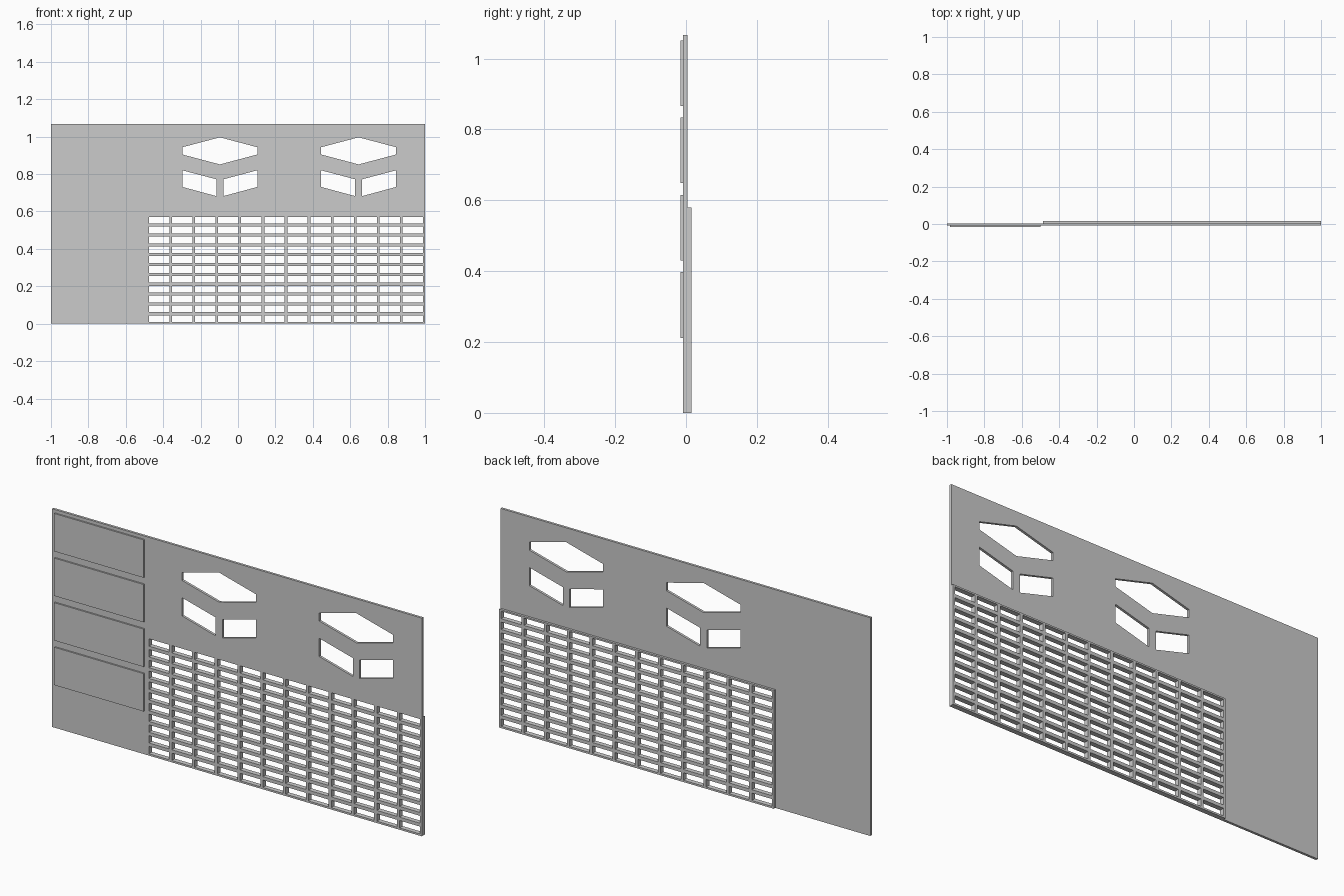
import bpy
import math

if "Cube" in bpy.data.objects:
    bpy.data.objects.remove(bpy.data.objects["Cube"])

H = 1.067                                 # wall height
FRONT, MID, BACK = -0.008, 0.004, 0.0155  # wall front, wall back, grille back


def rect(x0, x1, z0, z1):
    return [(x0, z0), (x1, z0), (x1, z1), (x0, z1)]


def sheet(name, loops, y0, y1):
    """Extruded flat sheet in the XZ plane; inner loops become holes."""
    cu = bpy.data.curves.new(name, 'CURVE')
    cu.dimensions = '2D'
    cu.fill_mode = 'BOTH'
    cu.extrude = (y1 - y0) / 2
    for loop in loops:
        s = cu.splines.new('POLY')
        s.points.add(len(loop) - 1)
        for p, (x, z) in zip(s.points, loop):
            p.co = (x, z, 0, 1)
        s.use_cyclic_u = True
        s.use_smooth = False
    ob = bpy.data.objects.new(name, cu)
    bpy.context.collection.objects.link(ob)
    ob.rotation_euler = (math.pi / 2, 0, 0)
    ob.location.y = (y0 + y1) / 2
    bpy.ops.object.select_all(action='DESELECT')
    ob.select_set(True)
    bpy.context.view_layer.objects.active = ob
    bpy.ops.object.convert(target='MESH')
    bpy.ops.object.transform_apply(location=True, rotation=True, scale=True)
    return ob


# Grid of slots shared by the wall and the grille
slots = []
for c in range(12):
    for r in range(11):
        x, z = -0.476 + c * 0.1233, 0.009 + r * 0.0526
        slots.append(rect(x, x + 0.109, z, z + 0.036))

# Window groups: hexagon above two mirrored slanted panes
windows = []
for cx in (-0.097, 0.645):
    windows.append([(cx + x, 0.924 + z) for x, z in (
        (-0.2, -0.0195), (0, -0.0725), (0.2, -0.0195),
        (0.2, 0.0195), (0, 0.0725), (-0.2, 0.0195))])
    for s in (-1, 1):
        windows.append([(cx + s * x, z) for x, z in (
            (0.2, 0.731), (0.0185, 0.682), (0.0185, 0.772), (0.2, 0.82))])

# Wall
sheet("wall", [rect(-1, 1, 0, H)] + windows + slots, FRONT, MID)

# Grille behind the wall
sheet("grille", [rect(-0.486, 1, 0, 0.579)] + slots, MID, BACK)

# Raised panels on the front left
for i in range(4):
    z = 0.866 - i * 0.218
    sheet(f"panel_{i + 1}", [rect(-0.984, -0.5, z, z + 0.185)], -0.0155, FRONT)
